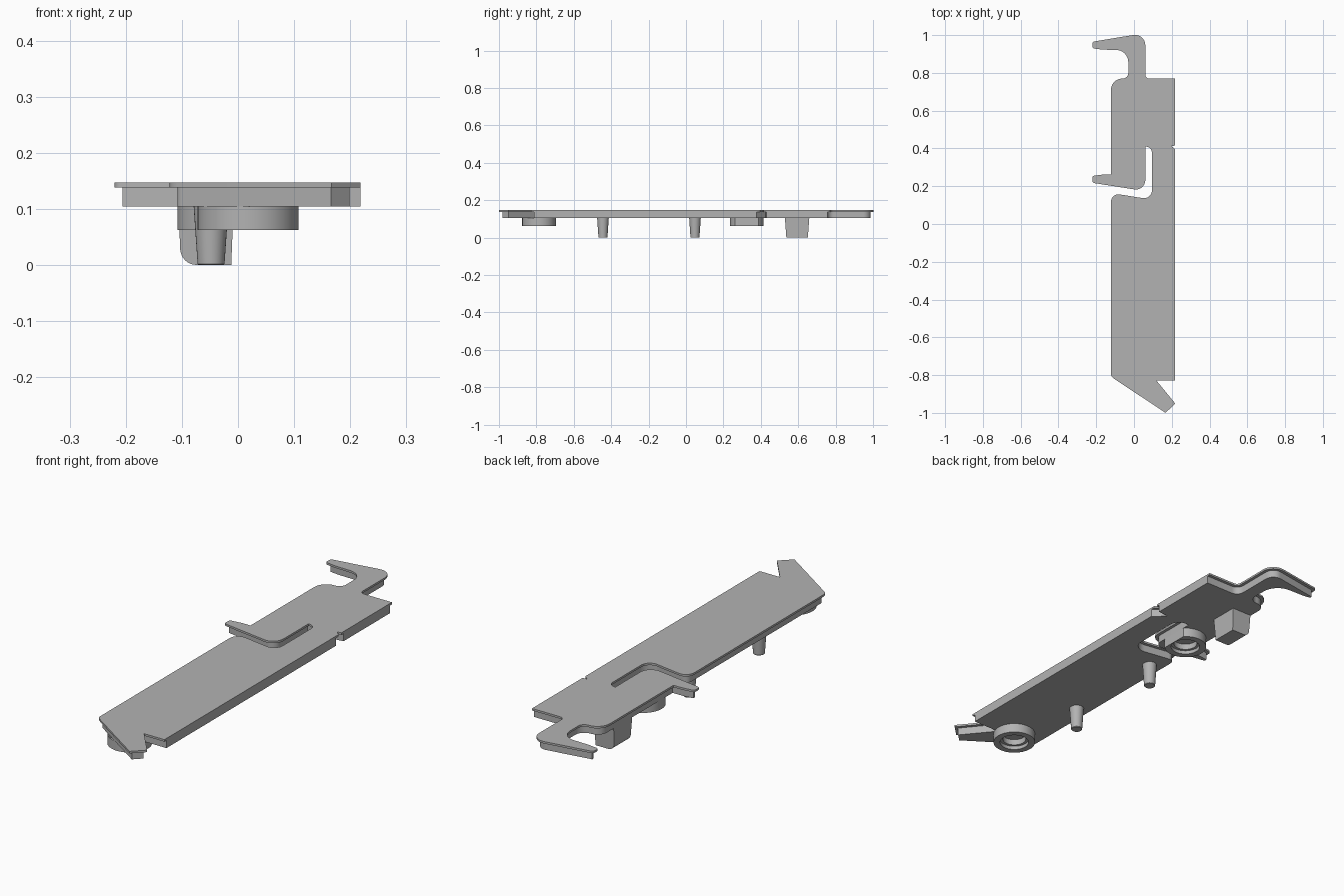
import bpy, bmesh, math
from mathutils import Vector

if "Cube" in bpy.data.objects:
    bpy.data.objects.remove(bpy.data.objects["Cube"])

grey = bpy.data.materials.new("plain grey")
grey.use_nodes = True
grey.diffuse_color = (0.45, 0.45, 0.45, 1)
grey.node_tree.nodes["Principled BSDF"].inputs["Base Color"].default_value = grey.diffuse_color

EDGE = 0.218           # straight long side, where the lip is flush
LIP = 0.014
Z_UNDER, Z_LIP, Z_TOP = 0.104, 0.138, 0.147

# Clockwise outline corners: x, y, rounding radius
OUTLINE = [
    (-0.22, 0.965, 0.012), (0.06, 1.011, 0.055), (0.06, 0.77, 0.02),
    (EDGE, 0.77, 0), (EDGE, 0.415, 0), (0.198, 0.413, 0), (EDGE, 0.395, 0),
    (EDGE, -0.828, 0), (0.118, -0.828, 0), (EDGE, -0.95, 0), (0.167, -1.0, 0),
    (-0.122, -0.808, 0.03), (-0.122, 0.164, 0.04), (0.095, 0.129, 0.042),
    (0.095, 0.41, 0.033), (0.06, 0.41, 0), (0.06, 0.174, 0.05),
    (-0.22, 0.218, 0.012), (-0.22, 0.255, 0.012), (-0.16, 0.262, 0),
    (-0.122, 0.262, 0), (-0.122, 0.77, 0.06), (-0.03, 0.77, 0.03),
    (-0.03, 0.92, 0.065), (-0.165, 0.923, 0), (-0.22, 0.93, 0.012),
]


def finish(name, bm, smooth=True):
    bmesh.ops.recalc_face_normals(bm, faces=bm.faces)
    mesh = bpy.data.meshes.new(name)
    bm.to_mesh(mesh)
    bm.free()
    ob = bpy.data.objects.new(name, mesh)
    bpy.context.collection.objects.link(ob)
    mesh.materials.append(grey)
    if smooth:
        bpy.ops.object.select_all(action='DESELECT')
        ob.select_set(True)
        bpy.context.view_layer.objects.active = ob
        bpy.ops.object.shade_smooth_by_angle(angle=math.radians(30))
    return ob


def inset_corners(corners, d):
    """Move every edge inward by d, except those on the flush side."""
    pts = [Vector(c[:2]) for c in corners]
    n = len(pts)
    lines = []
    for i in range(n):
        a, b = pts[i], pts[(i + 1) % n]
        u = (b - a).normalized()
        normal = Vector((u.y, -u.x))
        flush = abs(a.x - EDGE) < 1e-5 and abs(b.x - EDGE) < 1e-5
        lines.append((a + normal * (0 if flush else d), u))
    result = []
    for i in range(n):
        (p, u), (q, v) = lines[i - 1], lines[i]
        turn = u.cross(v)
        hit = p + u * ((q - p).cross(v) / turn)
        r = corners[i][2]
        if r:
            r = max(0, r - d) if turn < 0 else r + d
        result.append((hit.x, hit.y, r))
    return result


def rounded(corners, steps=8):
    """Replace each corner that has a radius with an arc."""
    out = []
    n = len(corners)
    for i, (x, y, r) in enumerate(corners):
        p = Vector((x, y))
        if r < 0.001:
            out.append(p)
            continue
        a = (Vector(corners[i - 1][:2]) - p).normalized()
        b = (Vector(corners[(i + 1) % n][:2]) - p).normalized()
        half = a.angle(b) / 2
        centre = p + (a + b).normalized() * (r / math.sin(half))
        start = p + a * (r / math.tan(half)) - centre
        end = p + b * (r / math.tan(half)) - centre
        sweep = math.pi - 2 * half
        for k in range(steps + 1):
            t = k / steps
            out.append(centre + (start * math.sin((1 - t) * sweep)
                                 + end * math.sin(t * sweep)) / math.sin(sweep))
    return out


def prism(name, points, z0, z1):
    bm = bmesh.new()
    face = bm.faces.new([bm.verts.new((p.x, p.y, z0)) for p in points])
    new = bmesh.ops.extrude_face_region(bm, geom=[face])["geom"]
    bmesh.ops.translate(bm, vec=(0, 0, z1 - z0),
                        verts=[v for v in new if isinstance(v, bmesh.types.BMVert)])
    return finish(name, bm)


def lathe(name, x, y, profile, segments=48, cut_x=None):
    """Spin a radius/height profile about a vertical axis; cut_x flattens one side."""
    bm = bmesh.new()
    vs = [bm.verts.new((r, 0, z)) for r, z in profile]
    es = [bm.edges.new(pair) for pair in zip(vs, vs[1:])]
    bmesh.ops.spin(bm, geom=vs + es, cent=(0, 0, 0), axis=(0, 0, 1),
                   angle=math.tau, steps=segments)
    bmesh.ops.remove_doubles(bm, verts=bm.verts, dist=1e-5)
    bmesh.ops.translate(bm, vec=(x, y, 0), verts=bm.verts)
    if cut_x is not None:
        for v in bm.verts:
            v.co.x = min(v.co.x, cut_x)
    return finish(name, bm)


# Plate: wide thin lip over a slightly smaller body
prism("plate_lip", rounded(OUTLINE), Z_LIP, Z_TOP)
prism("plate_body", rounded(inset_corners(OUTLINE, LIP)), Z_UNDER, Z_LIP)

# Stepped ring bosses under the plate
RING = [(0.09, Z_UNDER), (0.09, 0.062), (0.062, 0.062), (0.062, 0.078),
        (0.05, 0.078), (0.05, Z_UNDER)]
lathe("front_boss", 0.018, -0.786, RING)
lathe("middle_boss", -0.018, 0.325, RING, cut_x=0.046)

# Tapered locating pins
for label, y in (("front", -0.444), ("middle", 0.048)):
    lathe(label + "_pin", -0.048, y,
          [(0.031, Z_UNDER), (0.024, 0.002), (0.022, 0), (0, 0)], 32)

# Tapered block with one rounded lower edge
bm = bmesh.new()
bmesh.ops.create_cube(bm, size=1)
for v in bm.verts:
    low = v.co.z < 0
    v.co.x = -0.057 + v.co.x * (0.09 if low else 0.098)
    v.co.y = 0.594 + v.co.y * (0.115 if low else 0.13)
    v.co.z = 0 if low else Z_UNDER
edge = [e for e in bm.edges if all(v.co.z < 0.01 and v.co.x < -0.06 for v in e.verts)]
bmesh.ops.bevel(bm, geom=edge, offset=0.028, segments=6, profile=0.5, affect='EDGES')
finish("rear_block", bm)
